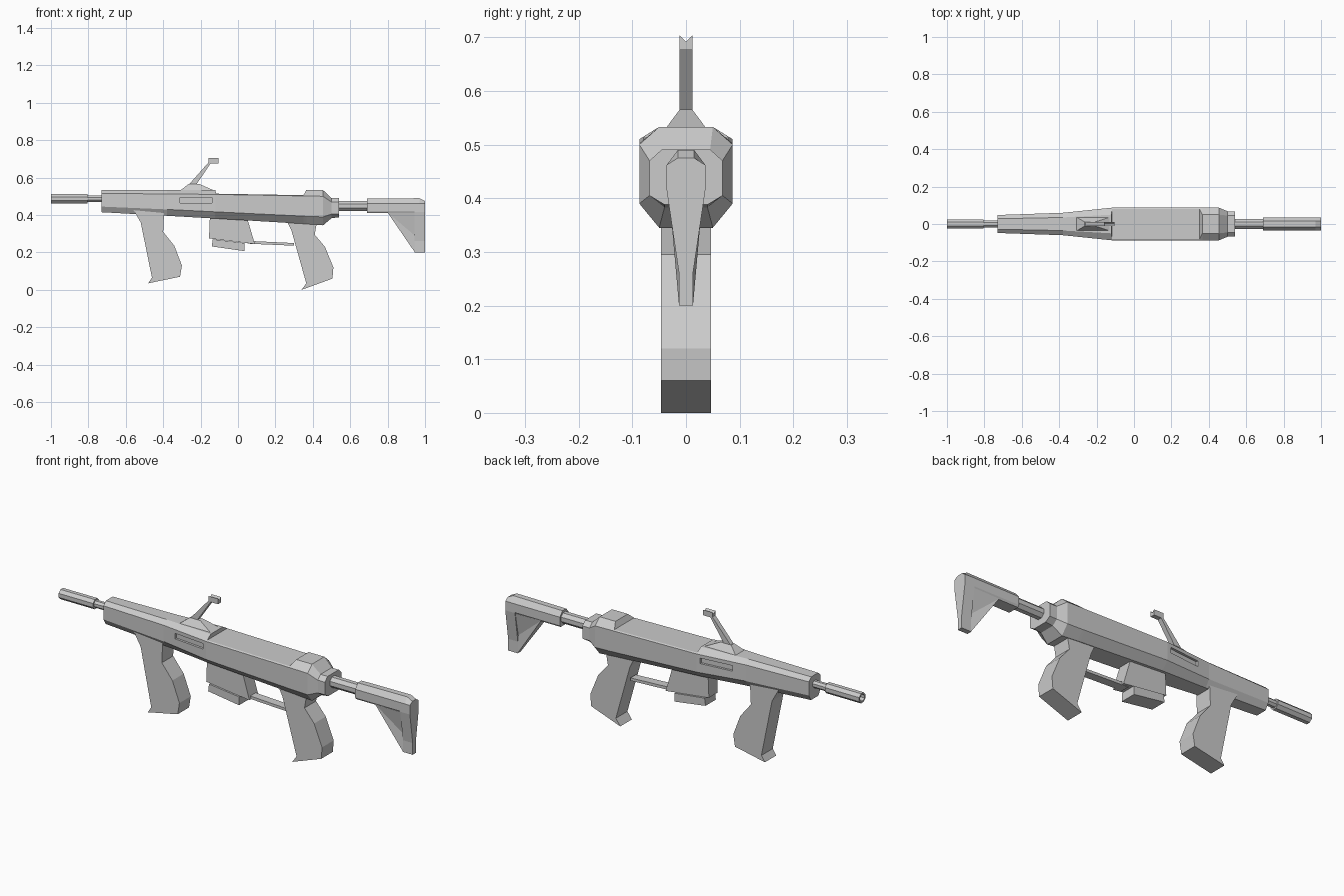
import bpy, bmesh, math

if "Cube" in bpy.data.objects:
    bpy.data.objects.remove(bpy.data.objects["Cube"])

grey = bpy.data.materials.new("plain_grey")
grey.use_nodes = True
colour = (0.6, 0.6, 0.6, 1)
grey.diffuse_color = colour
grey.node_tree.nodes["Principled BSDF"].inputs["Base Color"].default_value = colour


def finish(name, bm):
    bmesh.ops.recalc_face_normals(bm, faces=bm.faces)
    mesh = bpy.data.meshes.new(name)
    bm.to_mesh(mesh)
    bm.free()
    mesh.materials.append(grey)
    obj = bpy.data.objects.new(name, mesh)
    bpy.context.collection.objects.link(obj)
    return obj


def loft(name, rings, closed=False):
    """Skin equal rings of points; cap the ends or join last to first."""
    bm = bmesh.new()
    loops = [[bm.verts.new(p) for p in ring] for ring in rings]
    pairs = list(zip(loops, loops[1:]))
    if closed:
        pairs.append((loops[-1], loops[0]))
    else:
        bm.faces.new(loops[0])
        bm.faces.new(loops[-1])
    for a, b in pairs:
        for i in range(len(a)):
            j = (i + 1) % len(a)
            bm.faces.new((a[i], a[j], b[j], b[i]))
    return finish(name, bm)


def plate(name, outline, half):
    """Side outline in x and z, extruded across y."""
    return loft(name, [[(x, y, z) for x, z in outline] for y in (-half, half)])


def mirrored(x, right):
    """Symmetric ring from (half width, z) points listed bottom to top."""
    return [(x, y, z) for y, z in right] + [(x, -y, z) for y, z in reversed(right)]


def circle(x, r, z, sides=8):
    turns = [math.tau * (i + 0.5) / sides for i in range(sides)]
    return [(x, r * math.cos(t), z + r * math.sin(t)) for t in turns]


# Receiver: x, side half width, top and bottom half widths, four heights
sections = [
    (-.73, .048, .028, .030, .415, .445, .515, .533),
    (-.38, .060, .035, .037, .396, .430, .513, .533),
    (-.12, .087, .050, .050, .381, .417, .510, .533),
    (-.118, .087, .080, .050, .381, .417, .510, .514),
    (.35, .087, .080, .050, .353, .394, .502, .506),
    (.365, .087, .050, .050, .352, .393, .502, .533),
    (.455, .087, .050, .050, .345, .390, .500, .533),
    (.50, .068, .045, .040, .383, .405, .470, .491),
    (.54, .068, .045, .040, .388, .405, .470, .491),
]
receiver = loft("receiver", [
    mirrored(x, [(wb, z0), (w, z1), (w, z2), (wt, z3)])
    for x, w, wt, wb, z0, z1, z2, z3 in sections])

# Side slots cut into the receiver
for side in (-1, 1):
    cutter = loft("slot_cutter", [
        [(x, side * y, z) for y, z in ((d, .465), (.12, .465), (.12, .493), (d, .493))]
        for x, d in ((-.31, .056), (-.14, .073))])
    cutter.hide_render = True
    mod = receiver.modifiers.new("slot", 'BOOLEAN')
    mod.operation = 'DIFFERENCE'
    mod.solver = 'EXACT'
    mod.object = cutter
    bpy.context.view_layer.objects.active = receiver
    bpy.ops.object.modifier_apply(modifier=mod.name)
    bpy.data.objects.remove(cutter)

# Barrel and open muzzle sleeve
loft("barrel", [circle(x, .019, .487) for x in (-.83, -.70)])
loft("muzzle_sleeve", [circle(x, r, .487) for x, r in
                       ((-1, .027), (-.805, .027), (-.805, .012), (-.90, .018), (-1, .019))],
     closed=True)

# Grips
plate("front_grip", [(-.56, .43), (-.52, .36), (-.46, .065), (-.48, .035), (-.31, .07),
                     (-.30, .13), (-.34, .235), (-.40, .31), (-.395, .42)], .046)
plate("rear_grip", [(.25, .39), (.285, .32), (.365, .035), (.34, 0), (.505, .06),
                    (.51, .12), (.465, .23), (.41, .295), (.425, .38)], .047)

# Magazine, its base and the trigger guard
plate("magazine", [(-.15, .40), (-.155, .275), (.09, .245), (.05, .38)], .036)
plate("magazine_base", [(-.135, .27), (-.14, .232), (.035, .207), (.035, .25)], .042)
plate("trigger_guard", [(.05, .262), (.05, .247), (.30, .236), (.30, .25)], .022)

# Rear sight: base, arm and notched tip
loft("sight_base", [[(x0, -w, z), (x1, -w, z), (x1, w, z), (x0, w, z)]
                    for x0, x1, w, z in ((-.31, -.125, .038, .53), (-.265, -.205, .012, .565))])
plate("sight_arm", [(-.265, .56), (-.15, .69), (-.13, .69), (-.13, .678), (-.145, .678),
                    (-.225, .56)], .012)
notch = [(-.012, .676), (.012, .676), (.012, .704), (0, .692), (-.012, .704)]
loft("sight_notch", [[(x, y, z) for y, z in notch] for x in (-.158, -.105)])

# Stock tube and cheek piece
loft("stock_tube", [circle(x, .029, .448) for x in (.52, .72)])
loft("stock_body", [mirrored(x, [(.030, .410), (.036, .420), (.036, .462), (.015, top)])
                    for x, top in ((.69, .487), (.97, .490), (1.0, .475))])
# Butt plate, tapering downwards
loft("butt_plate", [mirrored(x, [(.013, .20), (.013, .26), (.036, .415), (.036, .44)])
                    for x in (.945, 1.0)])
# Triangular brace with hollowed sides
bm = bmesh.new()
sides = [[bm.verts.new((x, s * y, z)) for x, y, z in
          ((.80, .032, .413), (.946, .013, .20), (.946, .009, .29), (.965, .034, .413))]
         for s in (-1, 1)]
for a, b, c, d in sides:
    bm.faces.new((a, b, c))
    bm.faces.new((a, c, d))
for i in range(4):
    j = (i + 1) % 4
    bm.faces.new((sides[0][i], sides[0][j], sides[1][j], sides[1][i]))
finish("stock_brace", bm)
